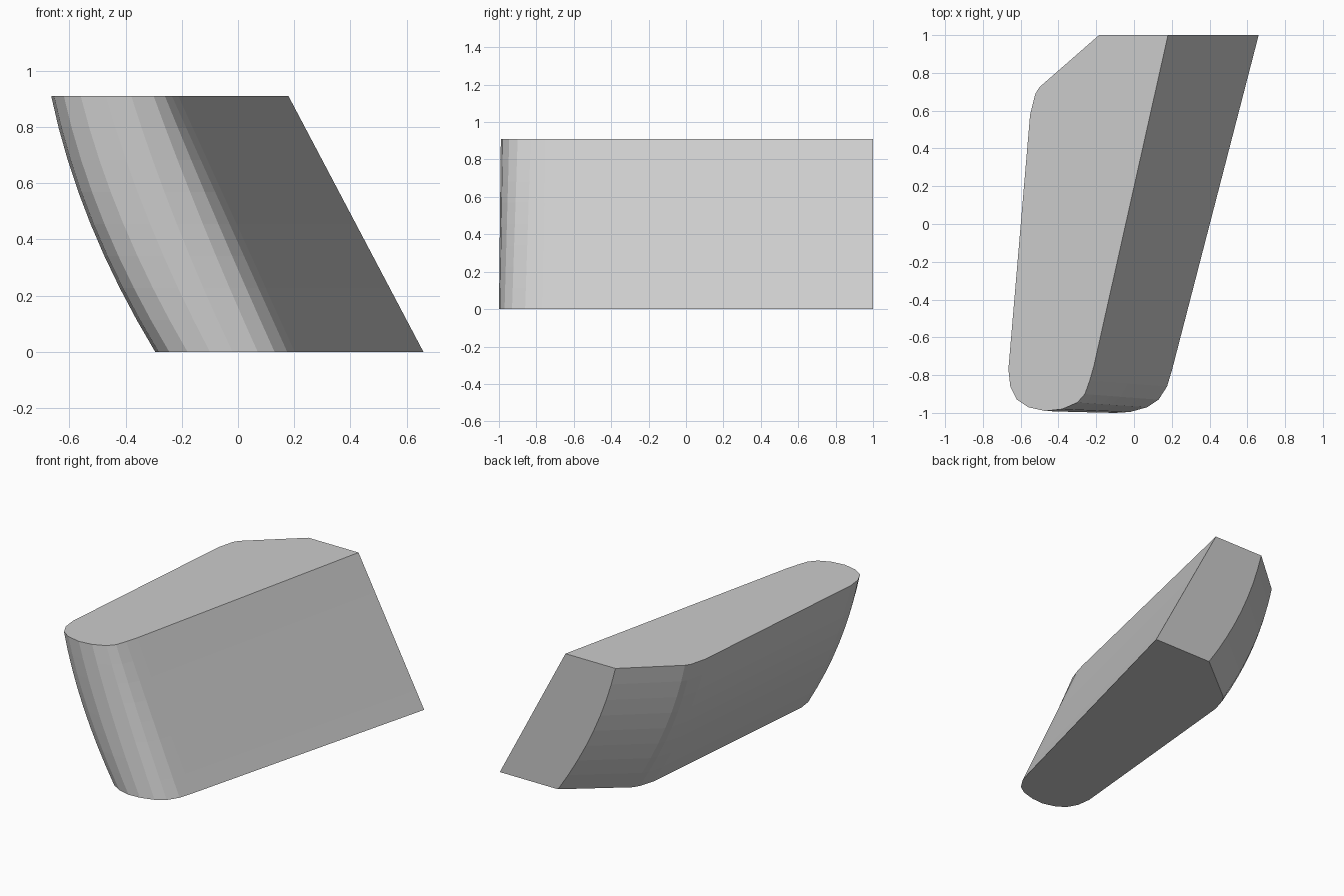
import bpy, bmesh

HEIGHT = 0.91
LEVELS = 8

# outline stations: bottom x, y / top x, y / outward bow of the side towards -x
PROFILE = [
    (0.66, 1.00, 0.18, 1.00, 0.0),
    (0.235, 1.00, -0.185, 1.00, 0.05),
    (-0.115, 0.72, -0.50, 0.725, 0.047),
    (-0.14, 0.68, -0.522, 0.69, 0.046),
    (-0.17, 0.58, -0.55, 0.58, 0.045),
    (-0.295, -0.78, -0.665, -0.77, 0.045),
    (-0.283, -0.87, -0.655, -0.86, 0.045),
    (-0.245, -0.94, -0.62, -0.93, 0.043),
    (-0.18, -0.98, -0.56, -0.97, 0.038),
    (-0.10, -1.00, -0.47, -0.99, 0.028),
    (-0.02, -0.995, -0.38, -0.98, 0.018),
    (0.07, -0.97, -0.30, -0.945, 0.010),
    (0.13, -0.93, -0.26, -0.90, 0.005),
    (0.175, -0.86, -0.235, -0.83, 0.0),
    (0.202, -0.77, -0.212, -0.75, 0.0),
]

# loft the slanted body from bottom outline to top outline
bm = bmesh.new()
rings = []
for i in range(LEVELS + 1):
    t = i / LEVELS
    ring = []
    for bx, by, tx, ty, bow in PROFILE:
        x = bx + (tx - bx) * t - 4 * bow * t * (1 - t)
        ring.append(bm.verts.new((x, by + (ty - by) * t, HEIGHT * t)))
    rings.append(ring)

n = len(PROFILE)
for low, high in zip(rings, rings[1:]):
    for j in range(n):
        k = (j + 1) % n
        bm.faces.new((low[j], low[k], high[k], high[j]))

# flat end caps
bm.faces.new(rings[0])
bm.faces.new(rings[-1])
bmesh.ops.recalc_face_normals(bm, faces=bm.faces)

mesh = bpy.data.meshes.new("slanted_block")
bm.to_mesh(mesh)
bm.free()
block = bpy.data.objects.new("slanted_block", mesh)
bpy.context.collection.objects.link(block)
